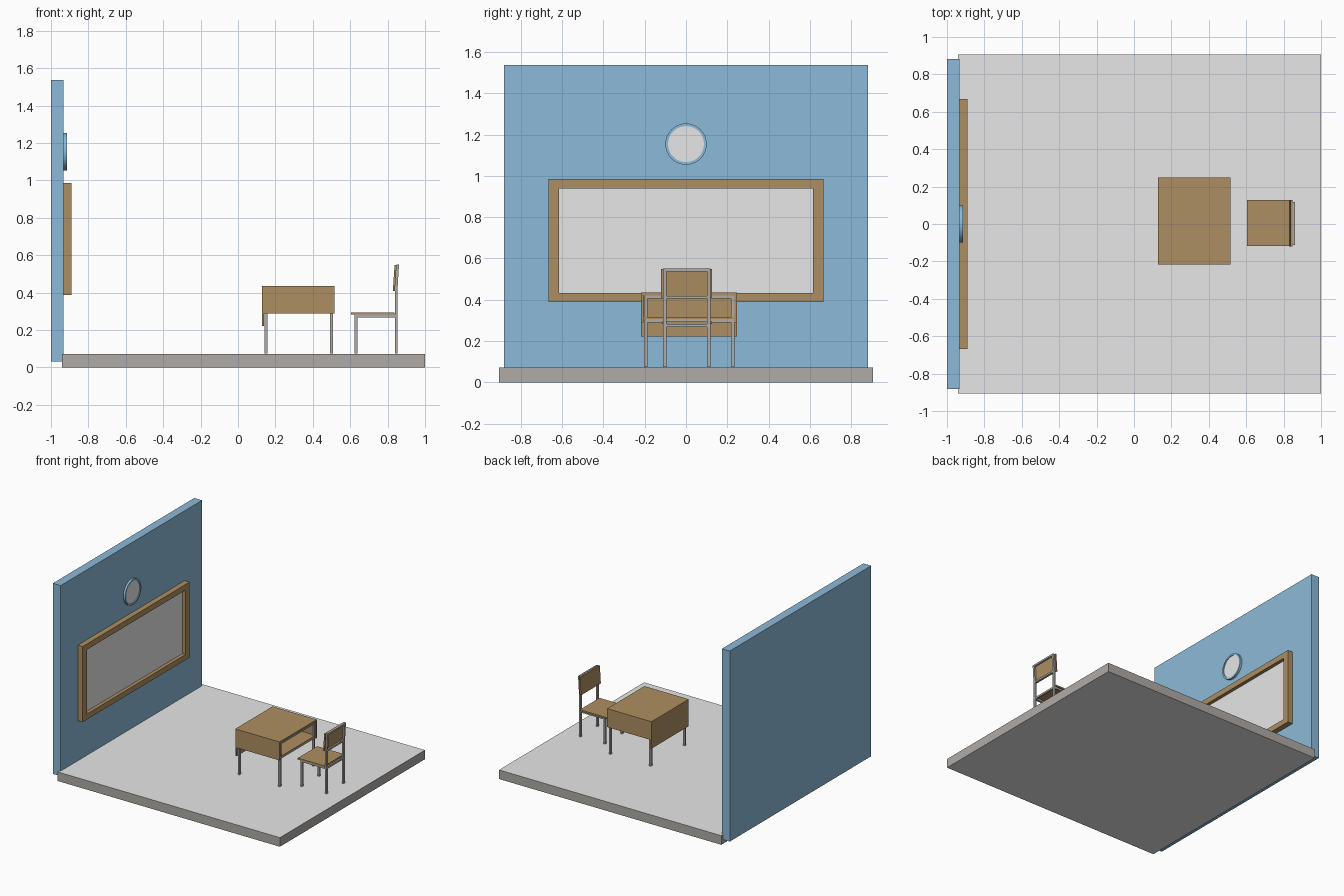
import bpy, bmesh, math

if "Cube" in bpy.data.objects:
    bpy.data.objects.remove(bpy.data.objects["Cube"])


def material(name, rgb):
    m = bpy.data.materials.new(name)
    lin = [((c / 255 + 0.055) / 1.055) ** 2.4 for c in rgb]
    m.diffuse_color = (*lin, 1)
    m.use_nodes = True
    m.node_tree.nodes["Principled BSDF"].inputs["Base Color"].default_value = m.diffuse_color
    return m


BLUE = material("wall blue", (140, 186, 216))
WOOD = material("wood brown", (174, 143, 98))
GREY = material("warm grey", (175, 171, 167))
LIGHT = material("light grey", (231, 231, 231))


def finish(name, bm, *mats):
    bmesh.ops.recalc_face_normals(bm, faces=bm.faces)
    me = bpy.data.meshes.new(name)
    bm.to_mesh(me)
    bm.free()
    for m in mats:
        me.materials.append(m)
    ob = bpy.data.objects.new(name, me)
    bpy.context.collection.objects.link(ob)
    return ob


def box(name, x, y, z, mat, lean=0.0):
    """Box from (min, max) ranges; lean shifts the top along x."""
    bm = bmesh.new()
    bmesh.ops.create_cube(bm, size=1)
    for v in bm.verts:
        top = v.co.z > 0
        v.co = (x[v.co.x > 0] + (lean if top else 0), y[v.co.y > 0], z[top])
    return finish(name, bm, mat)


# floor slab: light top and underside, darker rim
floor = box("floor", (-0.942, 1.0), (-0.905, 0.905), (0, 0.072), GREY)
floor.data.materials.append(LIGHT)
for p in floor.data.polygons:
    p.material_index = 1 if abs(p.normal.z) > 0.5 else 0

# wall
WX = -0.932
box("wall", (-1.0, WX), (-0.882, 0.882), (0.032, 1.537), BLUE)

# board with mitred frame
FX = (WX, -0.89)
outer = [(-0.667, 0.388), (0.667, 0.388), (0.667, 0.985), (-0.667, 0.985)]
inner = [(-0.615, 0.432), (0.615, 0.432), (0.615, 0.94), (-0.615, 0.94)]
bm = bmesh.new()
rings = [[bm.verts.new((x, *p)) for p in ring]
         for x, ring in ((FX[0], outer), (FX[1], outer), (FX[1], inner), (FX[0], inner))]
for a, b in zip(rings, rings[1:] + rings[:1]):
    for i in range(4):
        j = (i + 1) % 4
        bm.faces.new((a[i], a[j], b[j], b[i]))
finish("board_frame", bm, WOOD)
box("board_panel", (WX + 0.001, -0.917), (-0.615, 0.615), (0.432, 0.94), LIGHT)

# clock: turned rim and a slightly recessed face
N = 48
profile = [(WX, 0.1), (-0.915, 0.1), (-0.915, 0.087), (-0.92, 0.087)]
bm = bmesh.new()
loops = [[bm.verts.new((x, r * math.cos(t * math.tau / N), 1.154 + r * math.sin(t * math.tau / N)))
          for t in range(N)] for x, r in profile]
for a, b in zip(loops, loops[1:]):
    for i in range(N):
        j = (i + 1) % N
        bm.faces.new((a[i], a[j], b[j], b[i]))
bm.faces.new(loops[-1]).material_index = 1
bm.faces.new(loops[0])
clock = finish("clock", bm, BLUE, LIGHT)
bpy.context.view_layer.objects.active = clock
clock.select_set(True)
bpy.ops.object.shade_smooth_by_angle(angle=math.radians(35))
clock.select_set(False)

# desk: open box facing the chair, with a deeper front panel
DY = (-0.217, 0.248)
box("desk_top", (0.128, 0.515), DY, (0.421, 0.435), WOOD)
box("desk_front_panel", (0.128, 0.14), DY, (0.222, 0.421), WOOD)
box("desk_side_left", (0.14, 0.515), (DY[0], DY[0] + 0.012), (0.289, 0.421), WOOD)
box("desk_side_right", (0.14, 0.515), (DY[1] - 0.012, DY[1]), (0.289, 0.421), WOOD)
box("desk_shelf", (0.14, 0.512), (-0.205, 0.236), (0.306, 0.313), WOOD)

# desk metal frame
LEG_Y = ((-0.204, -0.187), (0.219, 0.236))
for xn, x in (("front", (0.141, 0.157)), ("back", (0.493, 0.509))):
    for yn, y in zip(("left", "right"), LEG_Y):
        box(f"desk_{xn}_leg_{yn}", x, y, (0.074, 0.42), GREY)
    for zn, z in (("lower", (0.291, 0.306)), ("upper", (0.405, 0.42))):
        box(f"desk_{xn}_{zn}_rail", x, (-0.187, 0.219), z, GREY)

# chair seat and leaning backrest
box("seat", (0.604, 0.838), (-0.117, 0.127), (0.282, 0.294), WOOD)
box("backrest", (0.828, 0.839), (-0.12, 0.127), (0.41, 0.549), WOOD, lean=0.009)

# chair metal frame
CY = ((-0.111, -0.094), (0.101, 0.118))
BACK = (0.839, 0.852)
for yn, y in zip(("left", "right"), CY):
    box(f"chair_front_leg_{yn}", (0.624, 0.639), y, (0.074, 0.282), GREY)
    box(f"chair_back_leg_{yn}", BACK, y, (0.074, 0.405), GREY)
    box(f"chair_back_upright_{yn}", BACK, y, (0.405, 0.551), GREY, lean=0.009)
    box(f"chair_seat_rail_{yn}", (0.639, 0.839), y, (0.268, 0.282), GREY)
MID = (CY[0][1], CY[1][0])
box("chair_front_rail", (0.624, 0.639), MID, (0.268, 0.282), GREY)
box("chair_back_rail", BACK, MID, (0.268, 0.282), GREY)
box("chair_back_lower_bar", BACK, MID, (0.405, 0.419), GREY)
box("chair_back_top_bar", (0.848, 0.861), MID, (0.537, 0.551), GREY)
